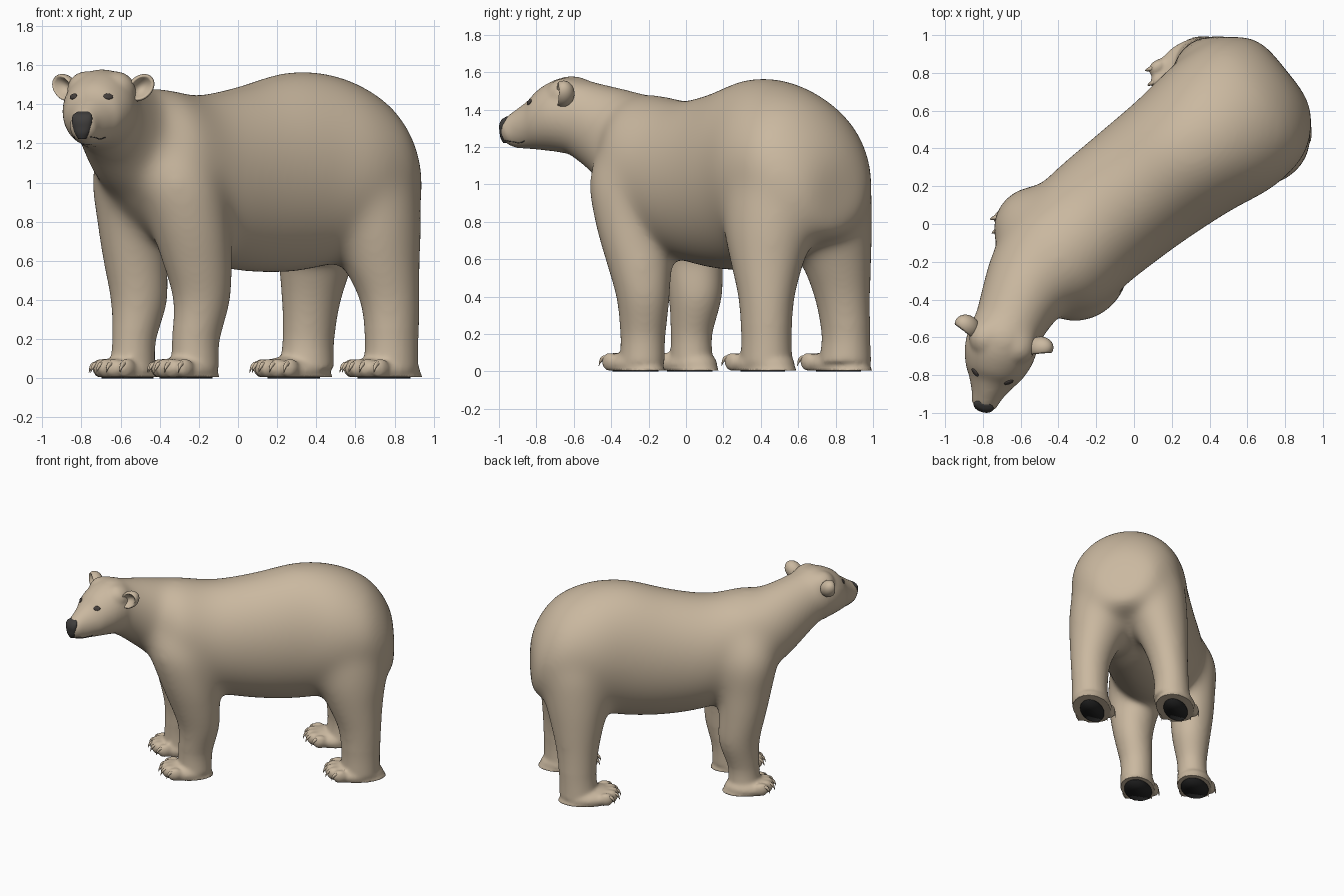
import bpy, bmesh, math
from mathutils import Vector, Matrix
from mathutils.bvhtree import BVHTree

if "Cube" in bpy.data.objects:
    bpy.data.objects.remove(bpy.data.objects["Cube"])

def material(name, rgb):
    m = bpy.data.materials.new(name)
    m.diffuse_color = (*rgb, 1)
    m.use_nodes = True
    m.node_tree.nodes["Principled BSDF"].inputs["Base Color"].default_value = m.diffuse_color
    return m

FUR = material("fur", (0.59, 0.48, 0.35))
NOSE = material("nose_dark", (0.05, 0.047, 0.045))
EYE = material("eye_dark", (0.06, 0.05, 0.045))
PAD = material("paw_pad", (0.02, 0.02, 0.02))

Z = Vector((0, 0, 1))
O = Vector((0.04, 0.235, 0))
U = Vector((0.78, 0.626, 0)).normalized()       # body axis, towards the rump
V = Vector((U.y, -U.x, 0))                      # bear's left
HC = Vector((-0.69, -0.60, 0))
F = Vector((-0.28, -0.96, 0)).normalized()      # head direction
H = Vector((-F.y, F.x, 0))                      # head's left

def catmull(rows, steps):
    out = []
    for i in range(len(rows) - 1):
        p = [rows[max(i - 1, 0)], rows[i], rows[i + 1], rows[min(i + 2, len(rows) - 1)]]
        for k in range(steps):
            t = k / steps
            out.append([0.5 * (2*b + (c-a)*t + (2*a-5*b+4*c-d)*t*t + (3*b-a-3*c+d)*t**3)
                        for a, b, c, d in zip(*p)])
    return out + [list(rows[-1])]

def loft(bm, rings, n=32):
    """rings: (centre, half axis 1, half axis 2)"""
    loops = [[bm.verts.new(c + a * math.cos(2*math.pi*i/n) + b * math.sin(2*math.pi*i/n))
              for i in range(n)] for c, a, b in rings]
    for l0, l1 in zip(loops, loops[1:]):
        for i in range(n):
            bm.faces.new((l0[i], l0[(i+1) % n], l1[(i+1) % n], l1[i]))
    bm.faces.new(loops[0][::-1])
    bm.faces.new(loops[-1])

def ball(bm, c, x, y, z, seg=24):
    """ellipsoid with half-axis vectors x, y, z"""
    m = Matrix((x, y, z)).transposed().to_4x4()
    m.translation = c
    return bmesh.ops.create_uvsphere(bm, u_segments=seg, v_segments=seg // 2, radius=1, matrix=m)["verts"]

def finish(bm, name, mat):
    bmesh.ops.recalc_face_normals(bm, faces=bm.faces)
    for f in bm.faces:
        f.smooth = True
    me = bpy.data.meshes.new(name)
    bm.to_mesh(me)
    bm.free()
    me.materials.append(mat)
    return add(name, me)

def add(name, me):
    ob = bpy.data.objects.new(name, me)
    bpy.context.collection.objects.link(ob)
    return ob

def bake(ob):
    """mesh with modifiers applied; removes the source object"""
    me = bpy.data.meshes.new_from_object(ob.evaluated_get(bpy.context.evaluated_depsgraph_get()))
    bpy.data.objects.remove(ob)
    return me

bm = bmesh.new()
# torso: s, t, top, bottom, half width
torso = [(-0.88, 0.01, 1.36, 0.98, 0.14), (-0.78, 0.03, 1.44, 0.86, 0.24), (-0.62, 0.05, 1.485, 0.72, 0.33),
         (-0.35, 0.03, 1.45, 0.60, 0.355), (-0.05, 0.03, 1.495, 0.545, 0.365), (0.26, 0.04, 1.57, 0.54, 0.385),
         (0.52, 0.05, 1.55, 0.59, 0.42), (0.74, 0.05, 1.455, 0.68, 0.395), (0.87, 0.04, 1.32, 0.70, 0.32),
         (0.94, 0.03, 1.18, 0.73, 0.23), (0.96, 0.03, 1.08, 0.80, 0.13)]
loft(bm, [(O + U*s + V*t + Z*(a+b)/2, V*w, Z*(a-b)/2) for s, t, a, b, w in catmull(torso, 5)])

# neck: x, y, z, half width, half height
neck = [(-0.42, -0.12, 1.14, 0.27, 0.32), (-0.53, -0.27, 1.21, 0.255, 0.285),
        (-0.62, -0.43, 1.30, 0.215, 0.24), (-0.68, -0.57, 1.37, 0.185, 0.20)]
N2 = (Z * 0.9 + (U - F).normalized() * 0.4).normalized()
NS = (V + H).normalized()
loft(bm, [(Vector((x, y, z)), NS*w, N2*h) for x, y, z, w, h in catmull(neck, 5)])

# head: distance forward, top, bottom, half width
head = [(-0.16, 1.50, 1.22, 0.12), (-0.08, 1.56, 1.17, 0.175), (0, 1.58, 1.16, 0.19), (0.1, 1.56, 1.175, 0.185),
        (0.19, 1.51, 1.185, 0.155), (0.25, 1.45, 1.19, 0.118), (0.32, 1.40, 1.195, 0.083),
        (0.375, 1.36, 1.21, 0.066), (0.4, 1.335, 1.235, 0.05)]
loft(bm, [(HC + F*d + Z*(a+b)/2, H*w, Z*(a-b)/2) for d, a, b, w in catmull(head, 5)])
for sx in (-1, 1):                              # broad flat crown
    ball(bm, HC + F*0.02 + H*sx*0.08 + Z*1.475, F*0.11, H*0.10, Z*0.095)

# legs: x, y, z, radius
legs = [
    [(-0.22, -0.235, 0.05, 0.125), (-0.215, -0.23, 0.2, 0.125), (-0.185, -0.23, 0.4, 0.152),
     (-0.21, -0.255, 0.6, 0.19), (-0.25, -0.285, 0.8, 0.215), (-0.31, -0.295, 1.03, 0.235), (-0.37, -0.24, 1.25, 0.20), (-0.42, -0.16, 1.36, 0.1)],
    [(-0.54, 0.03, 0.05, 0.12), (-0.53, 0.03, 0.2, 0.115), (-0.505, 0.05, 0.4, 0.152),
     (-0.525, 0.035, 0.6, 0.175), (-0.535, 0.01, 0.8, 0.195), (-0.53, -0.02, 1.05, 0.225), (-0.49, -0.06, 1.25, 0.18), (-0.45, -0.1, 1.36, 0.1)],
    [(0.78, 0.43, 0.05, 0.145), (0.785, 0.43, 0.2, 0.14), (0.775, 0.43, 0.4, 0.16),
     (0.725, 0.435, 0.6, 0.215), (0.675, 0.455, 0.8, 0.27), (0.63, 0.49, 1.03, 0.295), (0.58, 0.53, 1.25, 0.25), (0.53, 0.57, 1.42, 0.13)],
    [(0.35, 0.85, 0.05, 0.145), (0.36, 0.855, 0.2, 0.135), (0.375, 0.835, 0.4, 0.158),
     (0.40, 0.80, 0.6, 0.205), (0.43, 0.76, 0.8, 0.25), (0.46, 0.715, 1.03, 0.28), (0.48, 0.66, 1.25, 0.24), (0.5, 0.62, 1.42, 0.13)],
]
for rows in legs:
    loft(bm, [(Vector((x, y, z)), U*r, V*r*0.94) for x, y, z, r in catmull(rows, 4)])

# paws with toes: centre x, y, half length, half width, sole length and width share
paws = {"front_left": (-0.265, -0.27, 0.18, 0.13, 0.86, 0.76), "front_right": (-0.565, 0.02, 0.175, 0.13, 0.86, 0.76),
        "hind_left": (0.745, 0.41, 0.21, 0.145, 0.76, 0.58), "hind_right": (0.285, 0.815, 0.21, 0.145, 0.76, 0.58)}
toes = {}
for name, (x, y, a, b, _, _) in paws.items():
    c = Vector((x, y, 0))
    ball(bm, c + Z*0.04, U*a, V*b, Z*0.075)
    ball(bm, c + U*a*0.15, U*a*0.95, V*b*0.95, Z*0.06)
    toes[name] = []
    for k in range(-2, 3):
        d = -U*math.cos(k * 0.36) + V*math.sin(k * 0.36)
        p = c - U*(a*0.78 - 0.012*k*k) + V*b*0.40*k + Z*0.052
        ball(bm, p, U*0.055, V*0.034, Z*0.052, 16)
        toes[name].append((p, (d - U).normalized()))
raw = finish(bm, "raw_body", FUR)

# fuse everything into one skin
r = raw.modifiers.new("fuse", "REMESH")
r.mode, r.voxel_size, r.use_smooth_shade = "VOXEL", 0.013, True
s = raw.modifiers.new("soften", "SMOOTH")
s.factor, s.iterations = 0.5, 8
skin = add("skin", bake(raw))

# melt shoulders, hips and neck together, sparing face and paws
g = skin.vertex_groups.new(name="blend")
face = Vector((-0.74, -0.75, 1.38))
for v in skin.data.vertices:
    w = min(1, max(0, (v.co.z - 0.25) / 0.35)) * min(1, max(0, ((v.co - face).length - 0.24) / 0.15))
    if w > 0:
        g.add([v.index], w, "REPLACE")
s = skin.modifiers.new("melt", "SMOOTH")
s.factor, s.iterations, s.vertex_group = 0.6, 160, "blend"
me = bake(skin)
for v in me.vertices:
    v.co.z = max(v.co.z, 0.006)
me.name = "bear_body"
add("bear_body", me)
bb = bmesh.new()
bb.from_mesh(me)
tree = BVHTree.FromBMesh(bb)
bb.free()

# claws and dark soles
for name, (x, y, a, b, la, lb) in paws.items():
    bm = bmesh.new()
    for p, d in toes[name]:
        side = d.cross(Z)
        path = [(0.02, 0.022, 0.013), (0.042, 0.018, 0.011), (0.058, 0.002, 0.007), (0.066, -0.022, 0.0015)]
        loft(bm, [(p + d*f + Z*h, side*w, (Z + d*0.5)*w) for f, h, w in catmull(path, 3)], 10)
    finish(bm, name + "_claws", FUR)
    bm = bmesh.new()
    c = Vector((x, y, 0))
    loft(bm, [(c + Z*h, U*a*la, V*b*lb) for h in (0.0, 0.008)])
    finish(bm, name + "_sole", PAD)

# ears: thick balls with a dished front
for name, sx in (("ear_right", -1), ("ear_left", 1)):
    out = (H*sx*0.75 + Z*0.65).normalized()
    fwd = (F*0.93 + H*sx*0.36).normalized()
    up = (out - fwd*out.dot(fwd)).normalized()
    side = up.cross(fwd)
    c = HC + H*sx*0.2 + Z*1.485
    bm = bmesh.new()
    for v in ball(bm, c, side*0.06, fwd*0.06, up*0.08, 32):
        q = v.co - c
        rad = math.hypot(q.dot(side)/0.06, q.dot(up)/0.08)
        if q.dot(fwd) > 0 and rad < 0.85:
            v.co -= fwd * 0.08 * (1 - (rad/0.85)**2)
    finish(bm, name, FUR)

# nose: one shield shape, wide above and narrow below
bm = bmesh.new()
shield = [(0.362, 1.362, 0.03, 0.012), (0.375, 1.345, 0.05, 0.024), (0.382, 1.315, 0.054, 0.03),
          (0.384, 1.28, 0.047, 0.026), (0.384, 1.25, 0.036, 0.022), (0.378, 1.222, 0.02, 0.014)]
loft(bm, [(HC + F*d + Z*z, H*w, F*e) for d, z, w, e in catmull(shield, 4)], 24)
finish(bm, "nose", NOSE)

# eyes, set on the skin
for name, sx in (("eye_right", -1), ("eye_left", 1)):
    hit, nrm, _, _ = tree.ray_cast(HC + F*0.8 + H*sx*0.093 + Z*1.44, -F)
    across = Z.cross(nrm).normalized()
    bm = bmesh.new()
    ball(bm, hit, across*0.026, nrm*0.008, nrm.cross(across)*0.017)
    finish(bm, name, EYE)

# mouth line on both cheeks
bm = bmesh.new()
for sx in (-1, 1):
    pts = []
    for d, z in ((0.25, 1.232), (0.27, 1.225), (0.29, 1.222), (0.32, 1.228), (0.35, 1.232), (0.37, 1.235)):
        hit = tree.ray_cast(HC + F*d + H*sx*0.5 + Z*z, -H*sx)[0]
        if hit:
            pts.append(hit)
    loft(bm, [(p, Z*0.003, H*0.002) for p in pts], 8)
finish(bm, "mouth_line", NOSE)
